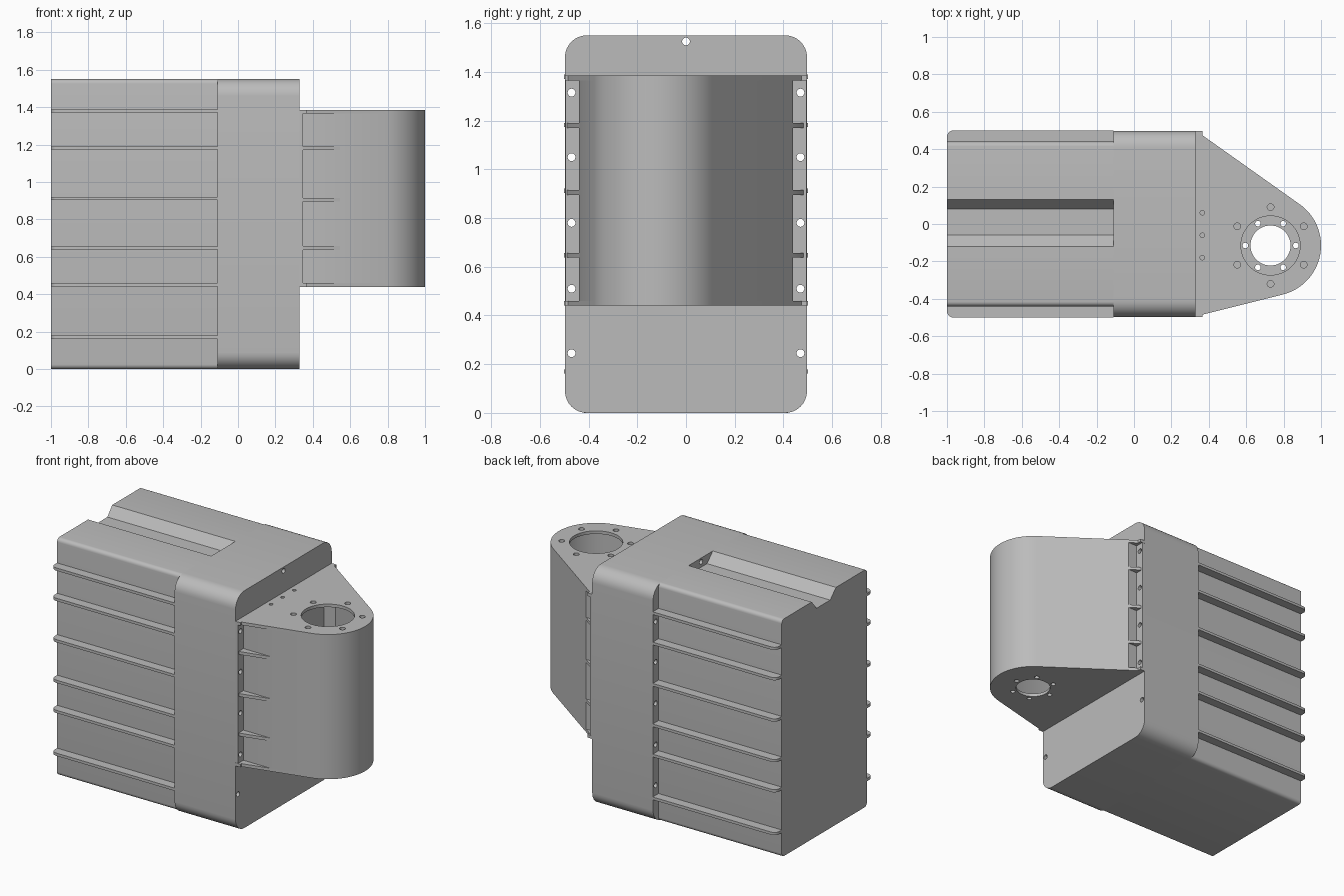
import bpy, bmesh, math
from math import cos, sin, pi, atan2, acos, hypot

if "Cube" in bpy.data.objects:
    bpy.data.objects.remove(bpy.data.objects["Cube"])

grey = bpy.data.materials.new("grey")
grey.diffuse_color = (0.5, 0.5, 0.5, 1)
grey.use_nodes = True
grey.node_tree.nodes["Principled BSDF"].inputs["Base Color"].default_value = grey.diffuse_color


def prism(name, loops, a, b, axis='Z'):
    """Extrude one or more closed 2D loops from a to b along Z (x,y) or X (y,z)."""
    bm = bmesh.new()
    for pts in loops:
        place = (lambda p, w: (p[0], p[1], w)) if axis == 'Z' else (lambda p, w: (w, p[0], p[1]))
        lo = [bm.verts.new(place(p, a)) for p in pts]
        hi = [bm.verts.new(place(p, b)) for p in pts]
        bm.faces.new(lo)
        bm.faces.new(hi)
        for i in range(len(pts)):
            j = (i + 1) % len(pts)
            bm.faces.new((lo[i], lo[j], hi[j], hi[i]))
    bmesh.ops.recalc_face_normals(bm, faces=bm.faces)
    me = bpy.data.meshes.new(name)
    bm.to_mesh(me)
    bm.free()
    ob = bpy.data.objects.new(name, me)
    me.materials.append(grey)
    bpy.context.collection.objects.link(ob)
    return ob


def circle(x, y, r, n=20):
    return [(x + r * cos(2 * pi * i / n), y + r * sin(2 * pi * i / n)) for i in range(n)]


def arc(x, y, r, a0, a1, n):
    return [(x + r * cos(a0 + (a1 - a0) * i / n), y + r * sin(a0 + (a1 - a0) * i / n))
            for i in range(n + 1)]


def round_rect(hw, z0, z1, r, n=8):
    """Rounded rectangle, counter-clockwise from the lower right corner."""
    pts = []
    for k, (cx, cz) in enumerate([(hw - r, z0 + r), (hw - r, z1 - r),
                                  (r - hw, z1 - r), (r - hw, z0 + r)]):
        pts += arc(cx, cz, r, (k - 1) * pi / 2, k * pi / 2, n)
    return pts


def cut(ob, loops, a, b, axis='Z'):
    cutter = prism("cutter", loops, a, b, axis)
    mod = ob.modifiers.new("holes", 'BOOLEAN')
    mod.operation, mod.solver, mod.object = 'DIFFERENCE', 'EXACT', cutter
    bpy.context.view_layer.objects.active = ob
    bpy.ops.object.modifier_apply(modifier=mod.name)
    bpy.data.objects.remove(cutter)


H, BACK, STEP, FACE = 1.55, -1.0, -0.11, 0.33
bolt_z = [0.51, 0.78, 1.05, 1.315]
tab_bolts = [circle(s * 0.47, z, 0.016) for s in (-1, 1) for z in bolt_z]

# Front sleeve with its through bolt holes
sleeve = prism("sleeve", [round_rect(0.497, 0, H, 0.09)], STEP, FACE, 'X')
cut(sleeve, tab_bolts + [circle(s * 0.47, 0.245, 0.016) for s in (-1, 1)]
    + [circle(0, 1.525, 0.016)], STEP - 0.1, FACE + 0.1, 'X')

# Rear housing with a channel along the top
profile = round_rect(0.44, 0, H, 0.025, 5)
profile[12:12] = [(0.13, H), (0.08, H - 0.06), (-0.06, H - 0.06), (-0.12, H)]
prism("rear_housing", [profile], BACK, STEP, 'X')

# Side ribs, rounded at the rear end
for s in (-1, 1):
    for z in (0.17, 0.45, 0.647, 0.912, 1.182, 1.38):
        rib = [(STEP, s * 0.43), (STEP, s * 0.5)]
        rib += [(x, s * y) for x, y in arc(BACK + 0.035, 0.465, 0.035, pi / 2, pi, 6)]
        rib += [(BACK, s * 0.43)]
        prism("side_rib", [rib], z - 0.009, z + 0.009)

# Bracket outline: two straight sides tangent to a round nose
CX, CY, R = 0.73, -0.115, 0.27
Z0, Z1, T = 0.44, 1.385, 0.02
PX, UP, LOW = 0.365, 0.475, -0.485


def tangent(py, s):
    dx, dy = PX - CX, py - CY
    return atan2(dy, dx) - s * acos(R / hypot(dx, dy))


a_up, a_low = tangent(UP, 1), tangent(LOW, -1)
nose = arc(CX, CY, R, a_up, a_low, 32)
outline = [(FACE, 0.497), (PX, 0.497), (PX, UP)] + nose + [(PX, LOW), (PX, -0.497), (FACE, -0.497)]


def crossing(py, tip, y):
    """Where a straight bracket side reaches the given y."""
    return PX + (tip[0] - PX) * (y - py) / (tip[1] - py)


x_up, x_low = crossing(UP, nose[0], 0.44), crossing(LOW, nose[-1], -0.44)

# Top and bottom plates with bearing openings and bolt circles
top = prism("bracket_top_plate", [outline], Z1 - T, Z1)
cut(top, [circle(CX, CY, 0.158, 48)]
    + [circle(CX + 0.205 * cos(pi / 6 + k * pi / 3), CY + 0.205 * sin(pi / 6 + k * pi / 3), 0.018)
       for k in range(6)]
    + [circle(PX, y, 0.012) for y in (0.06, -0.06, -0.18)], Z1 - 0.1, Z1 + 0.1)
bottom = prism("bracket_bottom_plate", [outline], Z0, Z0 + T)
cut(bottom, [circle(CX, CY, 0.107, 48)]
    + [circle(CX + 0.135 * cos(k * pi / 3), CY + 0.135 * sin(k * pi / 3), 0.015)
       for k in range(6)], Z0 - 0.1, Z0 + 0.1)

# Bracket wall, set in beside the bolting tabs
W = 0.025
wall = [(FACE, 0.44), (x_up, 0.44)] + nose + [(x_low, -0.44), (FACE, -0.44)]
wall += [(FACE, W - 0.44), (x_low, W - 0.44)]
wall += arc(CX, CY, R - W, a_low, a_up, 32) + [(x_up, 0.44 - W), (FACE, 0.44 - W)]
prism("bracket_wall", [wall], Z0 + T, Z1 - T)

# Gussets and bolting tabs on both sides
gusset_z = [0.647, 0.905, 1.18]
for s, py, xc in ((1, UP, x_up), (-1, LOW, x_low)):
    gusset = [(FACE, s * 0.43), (FACE, s * 0.49), (PX, py), (xc, s * 0.44), (xc, s * 0.43)]
    for z in gusset_z:
        prism("gusset", [gusset], z - 0.01, z + 0.01)
    edges = [Z0 + T] + gusset_z + [Z1 - T]
    for lo, hi, bz in zip(edges, edges[1:], bolt_z):
        tab = prism("bolting_tab", [[(s * 0.435, lo), (s * 0.495, lo), (s * 0.495, hi),
                                     (s * 0.435, hi)]], FACE, FACE + 0.017, 'X')
        cut(tab, [circle(s * 0.47, bz, 0.016)], FACE - 0.1, FACE + 0.1, 'X')

# Smooth the rounded surfaces, keep edges sharp
bpy.ops.object.select_all(action='SELECT')
bpy.ops.object.shade_smooth_by_angle(angle=math.radians(25))
